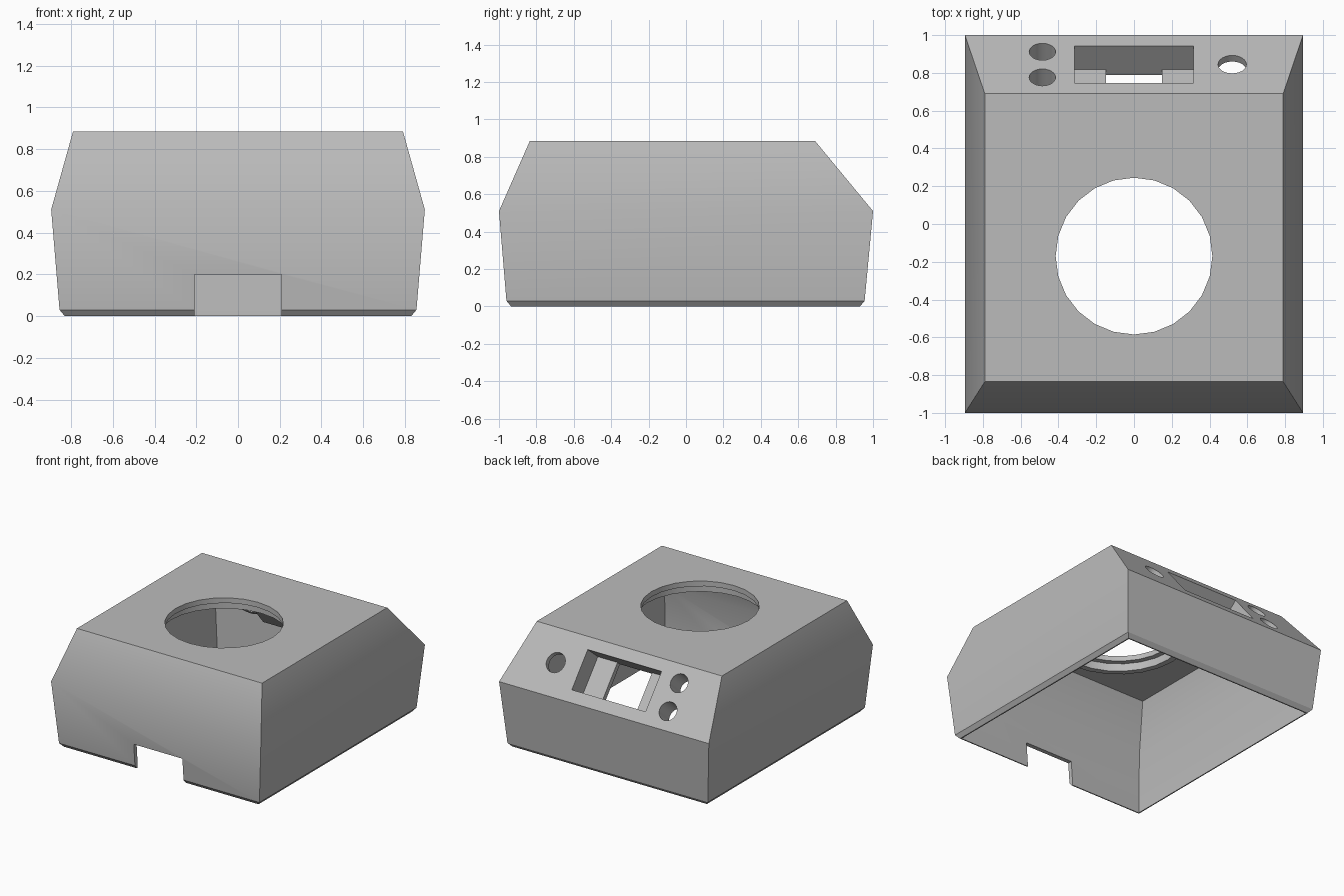
import bpy, bmesh, math
from mathutils import Matrix, Vector

cube = bpy.data.objects.get("Cube")
if cube:
    bpy.data.objects.remove(cube, do_unlink=True)

grey = bpy.data.materials.new("light grey plastic")
grey.use_nodes = True
grey.diffuse_color = (0.5, 0.5, 0.5, 1)
grey.node_tree.nodes["Principled BSDF"].inputs["Base Color"].default_value = (0.5, 0.5, 0.5, 1)


def make(name, bm):
    bmesh.ops.recalc_face_normals(bm, faces=bm.faces)
    mesh = bpy.data.meshes.new(name)
    bm.to_mesh(mesh)
    bm.free()
    mesh.materials.append(grey)
    ob = bpy.data.objects.new(name, mesh)
    bpy.context.collection.objects.link(ob)
    return ob


def loft(name, sections):
    """Closed body through rectangles given as (half width, front y, back y, z)."""
    bm = bmesh.new()
    rings = [[bm.verts.new(p) for p in ((-w, f, z), (w, f, z), (w, b, z), (-w, b, z))]
             for w, f, b, z in sections]
    for low, high in zip(rings, rings[1:]):
        for i in range(4):
            j = (i + 1) % 4
            bm.faces.new((low[i], low[j], high[j], high[i]))
    bm.faces.new(rings[0])
    bm.faces.new(rings[-1])
    return make(name, bm)


def box(name, size, centre, frame=Matrix()):
    bm = bmesh.new()
    bmesh.ops.create_cube(bm, size=1, matrix=frame @ Matrix.Translation(centre) @ Matrix.Diagonal((*size, 1)))
    return make(name, bm)


def rod(name, radius, length, centre, frame=Matrix(), sides=24):
    bm = bmesh.new()
    bmesh.ops.create_cone(bm, cap_ends=True, segments=sides, radius1=radius, radius2=radius,
                          depth=length, matrix=frame @ Matrix.Translation(centre))
    return make(name, bm)


def cut(ob, *cutters):
    """Subtract each cutter from the part, then discard the cutters."""
    bpy.context.view_layer.objects.active = ob
    for cutter in cutters:
        mod = ob.modifiers.new("cut", "BOOLEAN")
        mod.operation, mod.solver, mod.object = "DIFFERENCE", "EXACT", cutter
        bpy.ops.object.modifier_apply(modifier=mod.name)
        bpy.data.objects.remove(cutter, do_unlink=True)
    return ob


# Frame of the sloped back panel: x across, y up the slope, z outward
slope = Vector((0, -0.31, 0.375)).normalized()
normal = Vector((0, 0.375, 0.31)).normalized()
panel = Matrix.Translation((0, 0.845, 0.6975)) @ Matrix(
    ((-1, 0, 0, 0), (0, slope.y, normal.y, 0), (0, slope.z, normal.z, 0), (0, 0, 0, 1)))
DEPTH = 0.16
buttons = [(0.485, -0.105), (0.485, 0.108)]


def slot_cutter():
    return box("slot_cutter", (0.63, 0.306, 2 * DEPTH), (0, 0, 0), panel)


def button_cutter(x, y):
    return rod("button_cutter", 0.07, 0.6, (x, y, 0), panel)


# Hollow housing, open underneath
housing = loft("housing", [(0.83, -0.935, 0.93, 0), (0.855, -0.96, 0.955, 0.03),
                           (0.895, -1, 1, 0.51), (0.79, -0.835, 0.69, 0.885)])
cavity = loft("cavity_cutter", [(0.82, -0.925, 0.92, -0.05), (0.822, -0.927, 0.922, 0.03),
                                (0.86, -0.965, 0.945, 0.51), (0.765, -0.815, 0.668, 0.845)])
cut(housing, cavity,
    rod("top_hole_cutter", 0.415, 0.4, (0, -0.17, 0.9)),
    box("notch_cutter", (0.415, 0.3, 0.4), (0, -0.95, 0)),
    slot_cutter(),
    rod("socket_cutter", 0.075, 0.3, (-0.52, 0, 0), panel),
    *[button_cutter(*b) for b in buttons])

# Stepped rim hanging below the round opening
rim = cut(rod("opening_rim", 0.5, 0.075, (0, -0.17, 0.8225)),
          rod("rim_cutter", 0.455, 0.3, (0, -0.17, 0.8225)))

# Recessed display frame with a floor and a central window
display = cut(box("display_frame", (0.71, 0.386, DEPTH + 0.03), (0, 0, -0.105), panel),
              slot_cutter(),
              box("window_cutter", (0.295, 0.306, 0.6), (0, 0, -0.1), panel))

# Button guide tubes
guides = [cut(rod("button_guide", 0.1, DEPTH - 0.01, (x, y, -DEPTH / 2 - 0.005), panel),
              button_cutter(x, y)) for x, y in buttons]

# Smooth gentle bends, keep real edges sharp
for ob in [housing, rim, display, *guides]:
    bpy.ops.object.select_all(action="DESELECT")
    ob.select_set(True)
    bpy.context.view_layer.objects.active = ob
    bpy.ops.object.shade_smooth_by_angle(angle=math.radians(30))
